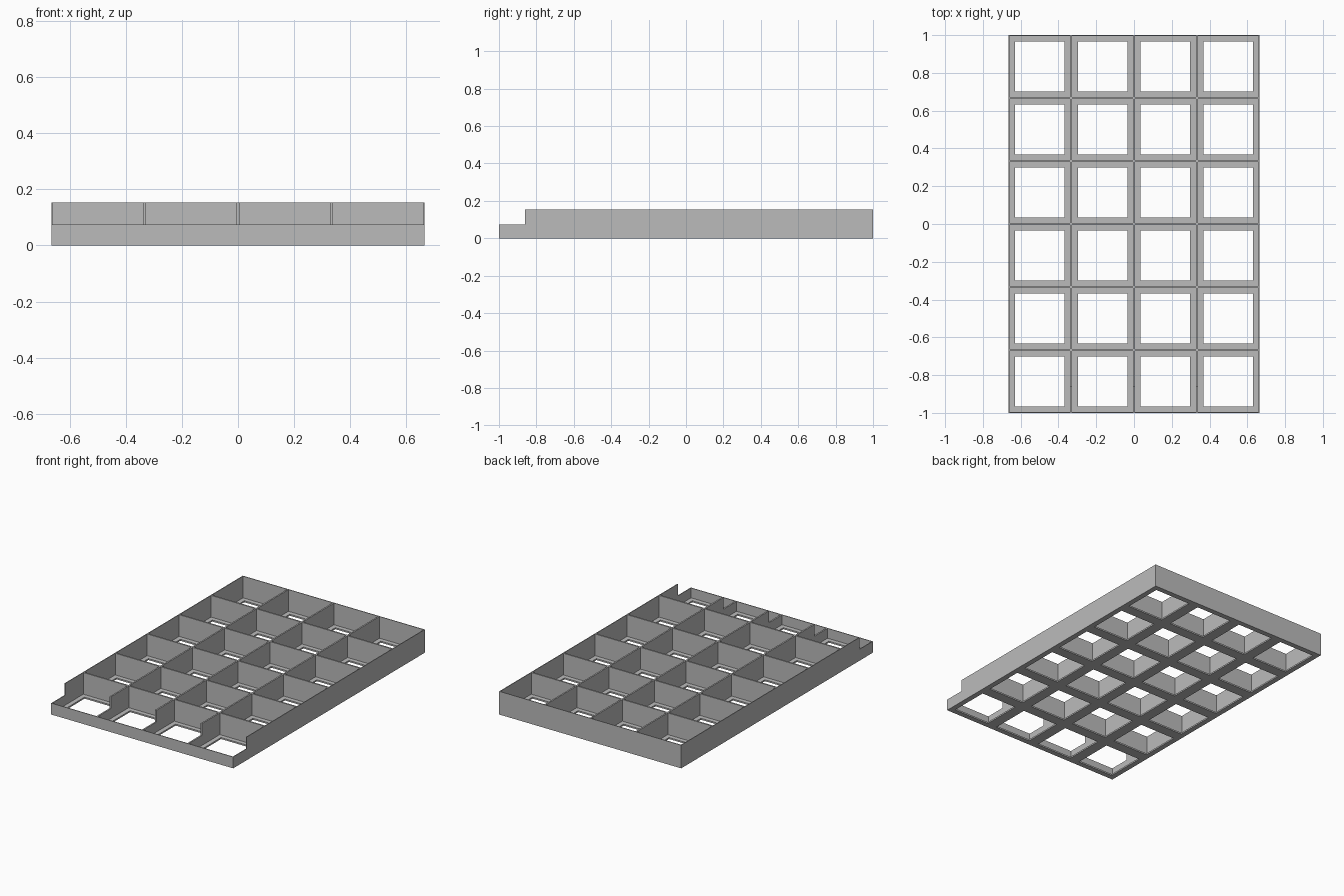
import bpy, bmesh, math

cube = bpy.data.objects.get("Cube")
if cube:
    bpy.data.objects.remove(cube, do_unlink=True)

COLS, ROWS = 4, 6
HALF_X, HALF_Y = 0.665, 1.0
WALL = 0.005          # wall thickness belonging to each cell
LEDGE = 0.035         # distance from cell edge to floor opening
FLOOR, LIP, TOP = 0.01, 0.075, 0.153
NOTCH_Y = -0.86       # walls are lowered in front of this line

grey = bpy.data.materials.new("plain grey")
grey.use_nodes = True
colour = (0.5, 0.5, 0.5, 1)
grey.diffuse_color = colour
grey.node_tree.nodes["Principled BSDF"].inputs["Base Color"].default_value = colour


def cell_lines(half, count, inset, extra=()):
    """Sorted cut lines: outer edges plus both inset edges of every cell."""
    pitch = 2 * half / count
    lines = [-half, half, *extra]
    for i in range(count):
        start = -half + i * pitch
        lines += [start + inset, start + pitch - inset]
    return sorted(lines)


def in_cell(v, half, count, inset):
    pitch = 2 * half / count
    t = (v + half) % pitch
    return inset < t < pitch - inset


def build_solid(name, xs, ys, zs, solid):
    """Closed shell around all grid blocks where solid(x, y, z) is true."""
    axes = (xs, ys, zs)

    def filled(idx):
        if any(i < 0 or i >= len(a) - 1 for i, a in zip(idx, axes)):
            return False
        return solid(*[(a[i] + a[i + 1]) / 2 for i, a in zip(idx, axes)])

    bm = bmesh.new()
    cache = {}

    def vert(key):
        if key not in cache:
            cache[key] = bm.verts.new([a[i] for i, a in zip(key, axes)])
        return cache[key]

    for i in range(len(xs) - 1):
        for j in range(len(ys) - 1):
            for k in range(len(zs) - 1):
                here = (i, j, k)
                if not filled(here):
                    continue
                for ax in range(3):
                    u, w = (ax + 1) % 3, (ax + 2) % 3
                    for side in (0, 1):
                        near = list(here)
                        near[ax] += 2 * side - 1
                        if filled(near):
                            continue
                        ring = []
                        for du, dw in ((0, 0), (1, 0), (1, 1), (0, 1)):
                            key = list(here)
                            key[ax] += side
                            key[u] += du
                            key[w] += dw
                            ring.append(vert(tuple(key)))
                        bm.faces.new(ring if side else ring[::-1])
    # Merge flat neighbours along the long walls
    bmesh.ops.dissolve_limit(bm, angle_limit=math.radians(1),
                             verts=bm.verts, edges=bm.edges)
    bmesh.ops.triangulate(bm, faces=[f for f in bm.faces if len(f.verts) > 4])
    mesh = bpy.data.meshes.new(name)
    bm.to_mesh(mesh)
    bm.free()
    mesh.materials.append(grey)
    obj = bpy.data.objects.new(name, mesh)
    bpy.context.collection.objects.link(obj)
    return obj


def floor_solid(x, y, z):
    return not (in_cell(x, HALF_X, COLS, LEDGE) and in_cell(y, HALF_Y, ROWS, LEDGE))


def wall_solid(x, y, z):
    if z > LIP and y < NOTCH_Y:
        return False
    return not (in_cell(x, HALF_X, COLS, WALL) and in_cell(y, HALF_Y, ROWS, WALL))


# Floor with one square opening per compartment
build_solid("floor_lattice", cell_lines(HALF_X, COLS, LEDGE),
            cell_lines(HALF_Y, ROWS, LEDGE), [0, FLOOR], floor_solid)

# Outer walls and dividers, stepped down along the front
build_solid("walls_and_dividers", cell_lines(HALF_X, COLS, WALL),
            cell_lines(HALF_Y, ROWS, WALL, (NOTCH_Y,)), [FLOOR, LIP, TOP], wall_solid)
